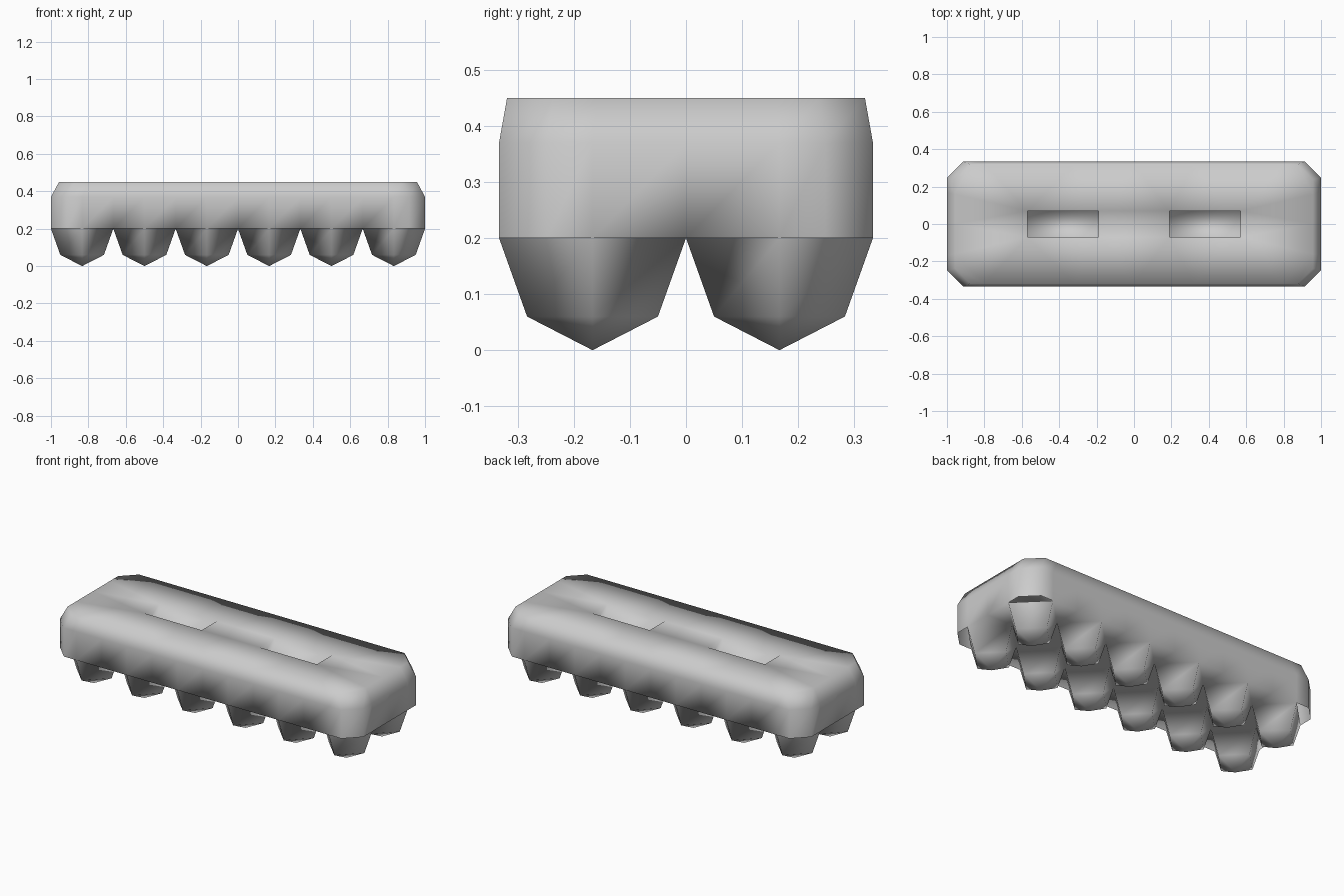
import bpy, bmesh
from mathutils import Vector

cube = bpy.data.objects.get("Cube")
if cube:
    bpy.data.objects.remove(cube, do_unlink=True)

GREY = (0.6, 0.6, 0.6, 1)
pulp = bpy.data.materials.new("pulp_grey")
pulp.use_nodes = True
pulp.diffuse_color = GREY
for node in pulp.node_tree.nodes:
    if node.type == 'BSDF_PRINCIPLED':
        node.inputs["Base Color"].default_value = GREY

HALF_L, HALF_W, CUT = 1.0, 1 / 3, 0.085
CUP_R, SEAM, SHOULDER, TOP = 1 / 6, 0.2, 0.37, 0.45
SLOT_Y, SLOT_IN, SLOT_OUT = 0.07, 0.19, 0.57

bm = bmesh.new()


def loft(outline, levels, cx=0, cy=0):
    """Stack scaled copies of an outline at (scale, z) and join them."""
    rings = [[bm.verts.new((cx + x * s, cy + y * s, z)) for x, y in outline]
             for s, z in levels]
    n = len(outline)
    for low, high in zip(rings, rings[1:]):
        for i in range(n):
            j = (i + 1) % n
            bm.faces.new((low[i], low[j], high[j], high[i]))
    return rings


def top_faces():
    return [f for f in bm.faces if f.normal.z > 0.99]


def in_strip(f):
    return abs(f.calc_center_bounds().y) < 0.02


def slice_faces(faces, co, normal):
    edges = {e for f in faces for e in f.edges}
    verts = {v for f in faces for v in f.verts}
    bmesh.ops.bisect_plane(bm, geom=list(verts) + list(edges) + faces,
                           plane_co=co, plane_no=normal, dist=1e-5)
    bm.normal_update()


# Lid: long block with cut corners and a slightly narrowed top
half = [(-HALF_L + CUT, -HALF_W)]
half += [(k * CUP_R, -HALF_W) for k in range(-5, 6)]
half += [(HALF_L - CUT, -HALF_W), (HALF_L, -HALF_W + CUT)]
half += [(HALF_L, k * CUP_R) for k in (-1, 0, 1)]
half += [(HALF_L, HALF_W - CUT)]
outline = half + [(-x, -y) for x, y in half]
rings = loft(outline, [(1, SEAM), (1, SHOULDER), (0.957, TOP)])
bm.faces.new(rings[-1])
bm.normal_update()

# Two latch pockets sunk into the lid
for y in (-SLOT_Y, SLOT_Y):
    slice_faces(top_faces(), (0, y, TOP), (0, 1, 0))
for x in (-SLOT_OUT, -SLOT_IN, SLOT_IN, SLOT_OUT):
    slice_faces([f for f in top_faces() if in_strip(f)], (x, 0, TOP), (1, 0, 0))
pockets = [f for f in top_faces() if in_strip(f)
           and SLOT_IN < abs(f.calc_center_bounds().x) < SLOT_OUT]
bmesh.ops.triangulate(bm, faces=[f for f in top_faces() if f not in pockets])
for f in pockets:
    rim = list(f.verts)
    floor = [bm.verts.new(v.co - Vector((0, 0, TOP - SHOULDER))) for v in rim]
    bm.faces.remove(f)
    for i in range(len(rim)):
        j = (i + 1) % len(rim)
        bm.faces.new((rim[i], rim[j], floor[j], floor[i]))
    bm.faces.new(floor)

# Egg cups: four-sided tapered pockets with pointed bottoms, joined by a web
diamond = [(CUP_R, 0), (0, CUP_R), (-CUP_R, 0), (0, -CUP_R)]
for cy in (-CUP_R, CUP_R):
    for k in range(-5, 6, 2):
        cx = k * CUP_R
        low, rim = loft(diamond, [(0.7, 0.06), (1, SEAM)], cx, cy)
        tip = bm.verts.new((cx, cy, 0))
        for i in range(4):
            j = (i + 1) % 4
            bm.faces.new((tip, low[j], low[i]))
            # web between cups, left open at the carton's outer corners
            x = cx + diamond[i][0] + diamond[j][0]
            y = cy + diamond[i][1] + diamond[j][1]
            if abs(x) < HALF_L - 0.01 or abs(y) < HALF_W - 0.01:
                corner = bm.verts.new((x, y, SEAM))
                bm.faces.new((rim[j], rim[i], corner))

# Weld lid and tray into one moulded shell
bmesh.ops.remove_doubles(bm, verts=bm.verts[:], dist=1e-4)
bmesh.ops.recalc_face_normals(bm, faces=bm.faces[:])
for f in bm.faces:
    f.smooth = True
mesh = bpy.data.meshes.new("egg_carton")
bm.to_mesh(mesh)
bm.free()
mesh.materials.append(pulp)
bpy.context.collection.objects.link(bpy.data.objects.new("egg_carton", mesh))
